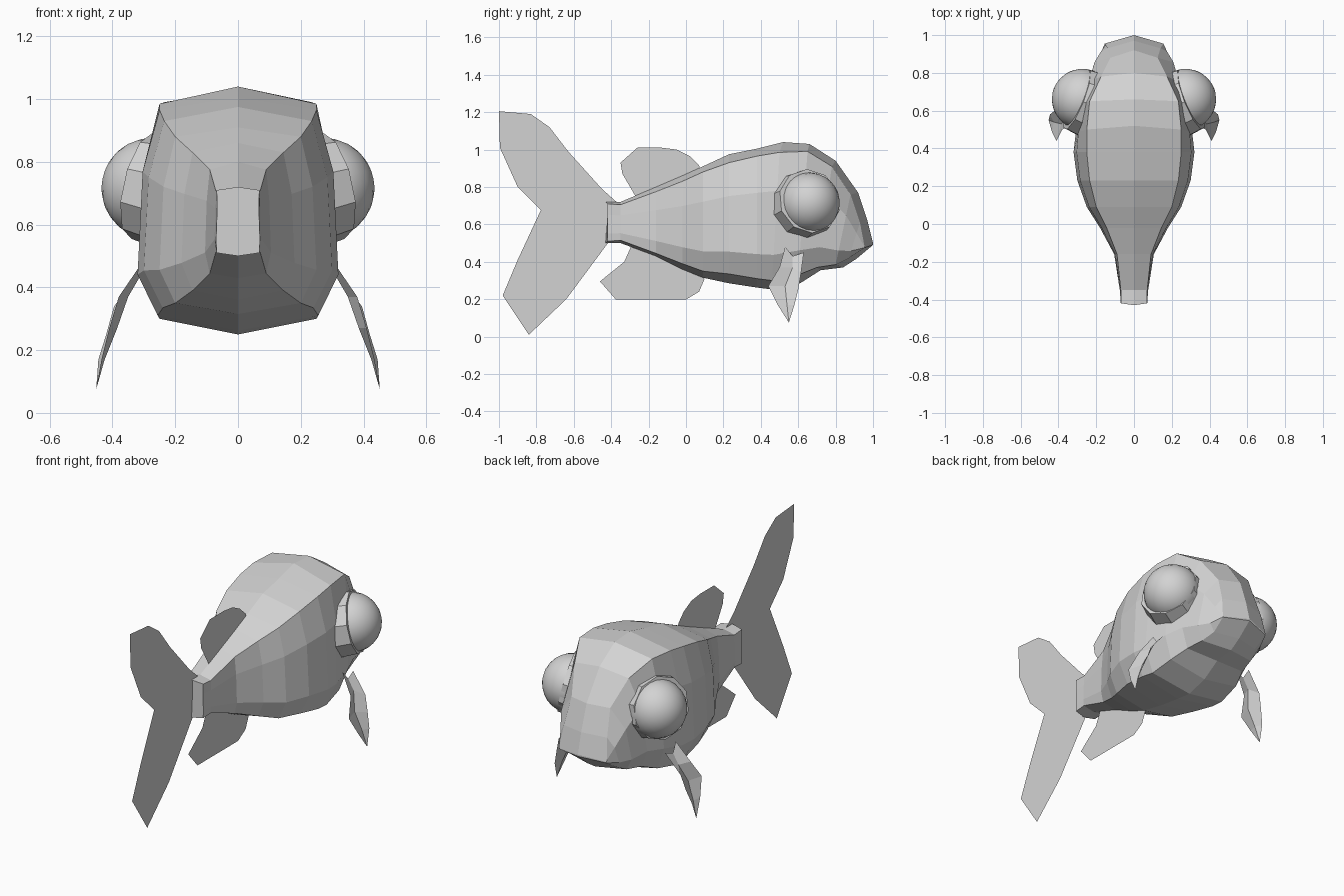
import bpy, bmesh
from mathutils import Vector

if "Cube" in bpy.data.objects:
    bpy.data.objects.remove(bpy.data.objects["Cube"])

grey = bpy.data.materials.new("light grey")
grey.diffuse_color = (0.65, 0.65, 0.65, 1)
grey.use_nodes = True
grey.node_tree.nodes["Principled BSDF"].inputs["Base Color"].default_value = grey.diffuse_color


def finish(name, bm, smooth=False, recalc=True):
    if recalc:
        bmesh.ops.recalc_face_normals(bm, faces=bm.faces)
    for f in bm.faces:
        f.smooth = smooth
    me = bpy.data.meshes.new(name)
    bm.to_mesh(me)
    bm.free()
    me.materials.append(grey)
    ob = bpy.data.objects.new(name, me)
    bpy.context.collection.objects.link(ob)
    return ob


# Body: rings from tail stump to mouth
# ridge y, z | shoulder y, z, half width | side half width | belly y, edge z, keel z
stations = [
    (-.43, .72, -.42, .71, .068, .070, -.42, .51, .50),
    (-.35, .72, -.35, .705, .07, .075, -.35, .515, .50),
    (-.16, .80, -.16, .775, .09, .105, -.16, .445, .43),
    (-.02, .86, -.02, .83, .145, .18, -.02, .39, .36),
    (.09, .91, .09, .88, .20, .25, .09, .35, .315),
    (.23, .975, .23, .93, .235, .30, .23, .335, .285),
    (.38, 1.005, .38, .965, .25, .32, .38, .31, .262),
    (.52, 1.04, .50, .985, .25, .31, .46, .30, .25),
    (.66, 1.03, .65, .99, .235, .285, .60, .33, .285),
    (.80, .94, .78, .91, .175, .25, .70, .37, .355),
    (.92, .77, .88, .76, .125, .22, .80, .385, .37),
    (.97, .62, .93, .61, .14, .185, .87, .42, .415),
    (1.0, .50, .955, .48, .155, .155, .955, .475, .49),
]
bm = bmesh.new()
rings = []
for yr, zr, ys, zs, s, w, yb, ze, zk in stations:
    def side(t, x):
        return (x, ys + (yb - ys) * t, zs + (ze - zs) * t)
    half = [side(0, s), side(.3, w * .95), side(.8, w), side(1, max(s, .8 * w))]
    ring = [(0, yr, zr)] + half + [(0, yb + yr - ys, zk)]
    ring += [(-x, y, z) for x, y, z in reversed(half)]
    rings.append([bm.verts.new(p) for p in ring])
for a, b in zip(rings, rings[1:]):
    for i in range(10):
        j = (i + 1) % 10
        bm.faces.new((a[i], a[j], b[j], b[i]))
bm.faces.new(rings[0])
bm.faces.new(rings[-1])
finish("body", bm)


# Flat fins on the centre plane
def flat_fin(name, outline):
    bm = bmesh.new()
    bm.faces.new([bm.verts.new((0, y, z)) for y, z in outline])
    bmesh.ops.triangulate(bm, faces=bm.faces)
    finish(name, bm)


flat_fin("tail_fin", [
    (-.36, .71), (-.45, .79), (-.63, .99), (-.73, 1.12), (-.83, 1.19), (-1, 1.205),
    (-.995, 1.01), (-.90, .80), (-.71, .61), (-.90, .41), (-.98, .22), (-.84, .01),
    (-.64, .20), (-.41, .51)])
flat_fin("back_fin", [
    (-.27, .75), (-.34, .87), (-.35, .93), (-.26, 1.01), (-.13, 1.01), (-.05, 1.0),
    (.02, .965), (.07, .915), (.08, .88)])
flat_fin("belly_fin", [
    (-.29, .49), (-.33, .40), (-.46, .295), (-.375, .198), (0, .198), (.07, .24),
    (.10, .31), (0, .38)])

# Paired parts: eyes, eye rims and creased side fins
fin_rows = [
    [(.305, .53, .48), (.315, .57, .43), (.305, .63, .45)],
    [(.38, .50, .37), (.35, .57, .37), (.395, .615, .34)],
    [(.41, .44, .27), (.385, .53, .27), (.42, .60, .25)],
    [(.435, .49, .17), (.425, .54, .17), (.445, .58, .17)],
]
axis = Vector((.91, .36, .22)).normalized()
for label, m in (("right", 1), ("left", -1)):
    direction = Vector((axis.x * m, axis.y, axis.z))
    turn = direction.to_track_quat('Z', 'Y').to_matrix().to_4x4()

    # Eyeball
    bm = bmesh.new()
    bmesh.ops.create_uvsphere(bm, u_segments=24, v_segments=14, radius=.162)
    bmesh.ops.transform(bm, matrix=turn, verts=bm.verts)
    bmesh.ops.translate(bm, verts=bm.verts, vec=(.273 * m, .66, .715))
    finish(label + "_eye", bm, smooth=True)

    # Faceted rim around the eye
    bm = bmesh.new()
    bmesh.ops.create_cone(bm, cap_ends=True, segments=10, radius1=.185,
                          radius2=.175, depth=.09)
    bmesh.ops.transform(bm, matrix=turn, verts=bm.verts)
    bmesh.ops.translate(bm, verts=bm.verts, vec=(.262 * m, .645, .715))
    finish(label + "_eye_rim", bm)

    # Side fin
    bm = bmesh.new()
    rows = [[bm.verts.new((x * m, y, z)) for x, y, z in r] for r in fin_rows]
    tip = bm.verts.new((.452 * m, .55, .075))
    for a, b in zip(rows, rows[1:]):
        for i in range(2):
            bm.faces.new((a[i], a[i + 1], b[i + 1], b[i]))
    for i in range(2):
        bm.faces.new((rows[-1][i], rows[-1][i + 1], tip))
    finish(label + "_side_fin", bm)
